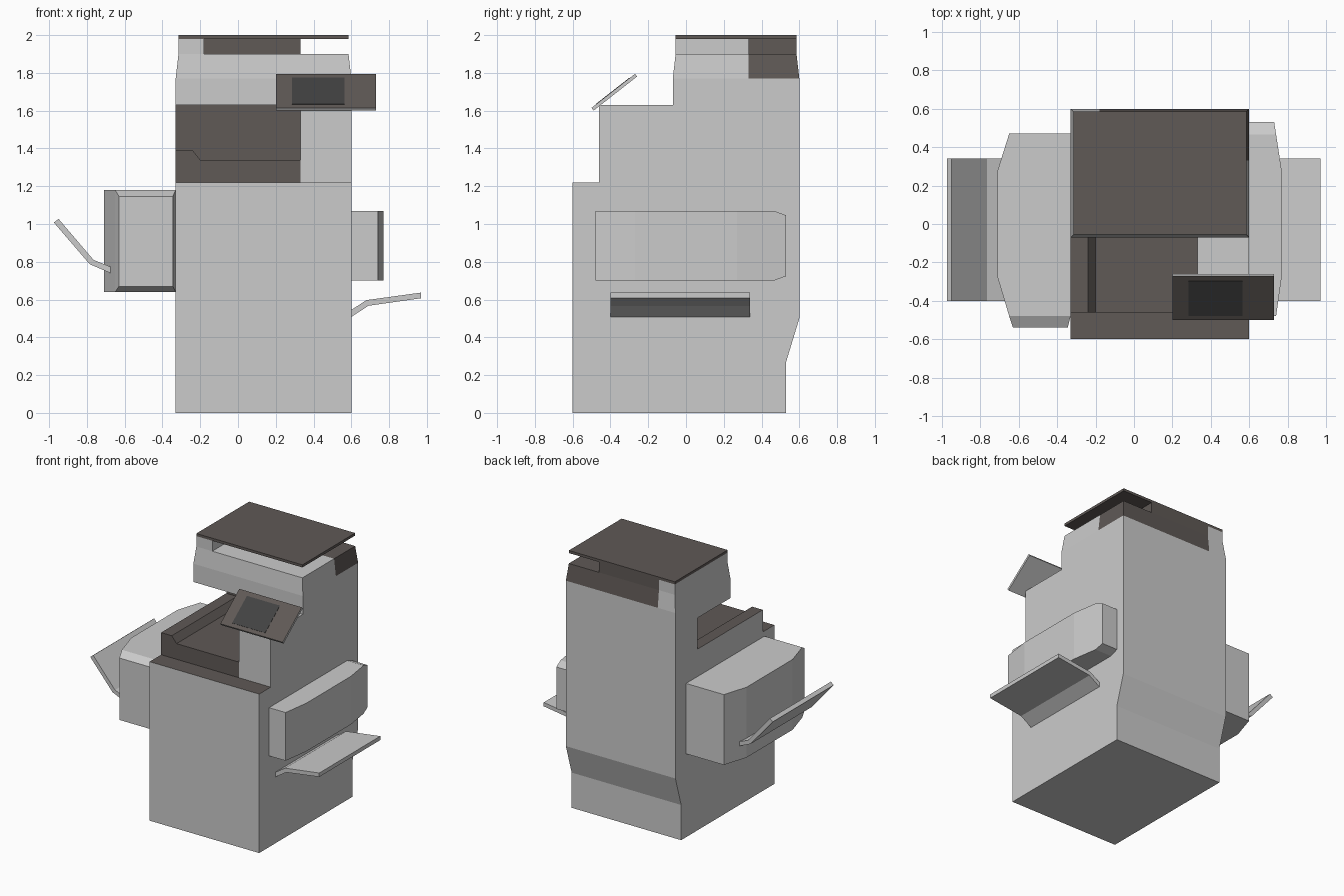
import bpy, bmesh
from mathutils import Vector

if "Cube" in bpy.data.objects:
    bpy.data.objects.remove(bpy.data.objects["Cube"])


def material(name, rgb):
    m = bpy.data.materials.new(name)
    m.diffuse_color = (*rgb, 1)
    m.use_nodes = True
    m.node_tree.nodes["Principled BSDF"].inputs["Base Color"].default_value = m.diffuse_color
    return m


GREY = material("light_grey", (0.8, 0.8, 0.8))
DARK = material("dark_brown", (0.115, 0.1, 0.093))
SCREEN = material("screen_black", (0.055, 0.055, 0.055))


def prism(name, pts, axis, lo, hi, mats=(), ends=()):
    """Extrude a 2D profile along an axis; 'ends' adds tapered end caps."""
    order = {"x": lambda p, t: (t, p[0], p[1]),
             "y": lambda p, t: (p[0], t, p[1]),
             "z": lambda p, t: (p[0], p[1], t)}[axis]
    bm = bmesh.new()
    a = [bm.verts.new(order(p, lo)) for p in pts]
    b = [bm.verts.new(order(p, hi)) for p in pts]
    n = len(pts)
    bm.faces.new(a)
    bm.faces.new(b[::-1])
    for i in range(n):
        j = (i + 1) % n
        bm.faces.new((a[i], b[i], b[j], a[j]))
    bmesh.ops.recalc_face_normals(bm, faces=bm.faces)
    for normal, scale, move in ends:
        faces = [f for f in bm.faces if f.normal.dot(Vector(normal)) > 0.99]
        d = Vector(normal)
        face = max(faces, key=lambda f: f.calc_center_median().dot(d))
        cap = bmesh.ops.extrude_discrete_faces(bm, faces=[face])["faces"][0]
        c = cap.calc_center_bounds()
        for v in cap.verts:
            off = v.co - c
            v.co = c + Vector(o * s for o, s in zip(off, scale)) + Vector(move)
    bmesh.ops.recalc_face_normals(bm, faces=bm.faces)
    me = bpy.data.meshes.new(name)
    bm.to_mesh(me)
    bm.free()
    ob = bpy.data.objects.new(name, me)
    bpy.context.collection.objects.link(ob)
    for m in mats:
        me.materials.append(m)
    return ob


def box(name, x, y, z, mats=()):
    return prism(name, [(x[0], y[0]), (x[1], y[0]), (x[1], y[1]), (x[0], y[1])],
                 "z", z[0], z[1], mats)


# Cabinet with scanner head, tapered at the top
cabinet = prism("cabinet",
                [(-0.6, 0), (0.53, 0), (0.53, 0.27), (0.6, 0.5), (0.6, 1.77),
                 (-0.07, 1.77), (-0.07, 1.63), (-0.46, 1.63), (-0.46, 1.22), (-0.6, 1.22)],
                "x", -0.33, 0.6, (GREY, DARK),
                [((0, 0, 1), (0.9 / 0.93, 0.64 / 0.67, 1), (0, 0, 0.13))])

# Paper output bay cut through the front and left side
cutter = prism("bay_cutter",
               [(-0.45, 1.39), (-0.24, 1.39), (-0.2, 1.34), (0.33, 1.34),
                (0.33, 1.63), (-0.45, 1.63)], "y", -0.55, 0.33, (GREY, DARK))
cutter.hide_render = True
mod = cabinet.modifiers.new("bay", "BOOLEAN")
mod.operation, mod.solver, mod.object = "DIFFERENCE", "EXACT", cutter
bpy.context.view_layer.objects.active = cabinet
bpy.ops.object.modifier_apply(modifier=mod.name)
bpy.data.objects.remove(cutter)

# Split and paint the dark trim of the cabinet
bm = bmesh.new()
bm.from_mesh(cabinet.data)


def split(co, no, test):
    faces = [f for f in bm.faces if test(f.calc_center_median())]
    geom = {g for f in faces for g in (f, *f.edges, *f.verts)}
    bmesh.ops.bisect_plane(bm, geom=list(geom), plane_co=co, plane_no=no, dist=1e-5)


def in_head(c):
    return c.z > 1.775


split((0, 0.33, 0), (0, 1, 0), in_head)
split((-0.18, 0, 0), (1, 0, 0), in_head)
split((0.33, 0, 0), (1, 0, 0), lambda c: abs(c.y + 0.46) < 1e-3)
bm.normal_update()
for f in bm.faces:
    c = f.calc_center_bounds()
    step = abs(c.z - 1.22) < 1e-3 and f.normal.z > 0.9
    bay = -0.32 < c.x < 0.34 and 1.23 < c.z < 1.625 and -0.47 < c.y < 0.34
    corner = in_head(c) and c.y > 0.33 and c.x > -0.18
    f.material_index = int(step or bay or corner)
bm.to_mesh(cabinet.data)
bm.free()

# Lid and its supports
box("lid_side_support", (-0.315, -0.18), (-0.055, 0.585), (1.9, 1.98))
box("lid_hinge_block", (-0.18, 0.33), (0.33, 0.585), (1.9, 1.98), (DARK,))
box("lid", (-0.315, 0.585), (-0.055, 0.585), (1.98, 2.0), (DARK,))

# Tilted control panel with screen
low, high, out = Vector((-0.5, 1.615)), Vector((-0.27, 1.795)), Vector((-0.6, 0.8))
panel = prism("control_panel", [low, high, high - out * 0.018, low - out * 0.018],
              "x", 0.2, 0.73, (GREY, DARK))
for p in panel.data.polygons:
    p.material_index = int(p.normal.y < -0.3 and p.normal.z > 0.3)
s0, s1 = low.lerp(high, 0.1), low.lerp(high, 0.88)
prism("panel_screen", [s0 + out * 0.002, s1 + out * 0.002, s1 - out * 0.005, s0 - out * 0.005],
      "x", 0.285, 0.565, (SCREEN,))

# Side units with chamfered ends
prism("left_unit", [(-0.33, 0.47), (-0.65, 0.47), (-0.71, 0.28), (-0.71, -0.28),
                    (-0.65, -0.48), (-0.33, -0.48)], "z", 0.64, 1.18,
      ends=[((0, -1, 0), (0.89, 1, 0.88), (0.0025, -0.06, -0.002))])
prism("right_unit", [(0.6, -0.48), (0.74, -0.48), (0.77, -0.27), (0.77, 0.27),
                     (0.74, 0.465), (0.6, 0.465)], "z", 0.7, 1.07,
      ends=[((0, 1, 0), (0.93, 1, 0.87), (-0.005, 0.065, 0))])

# Bent paper trays
prism("left_tray", [(-0.975, 1.008), (-0.95, 1.027), (-0.765, 0.81), (-0.67, 0.772),
                    (-0.67, 0.738), (-0.785, 0.787)], "y", -0.4, 0.34)
prism("right_tray", [(0.6, 0.508), (0.6, 0.545), (0.68, 0.597), (0.97, 0.637),
                     (0.97, 0.607), (0.69, 0.567)], "y", -0.4, 0.34)
